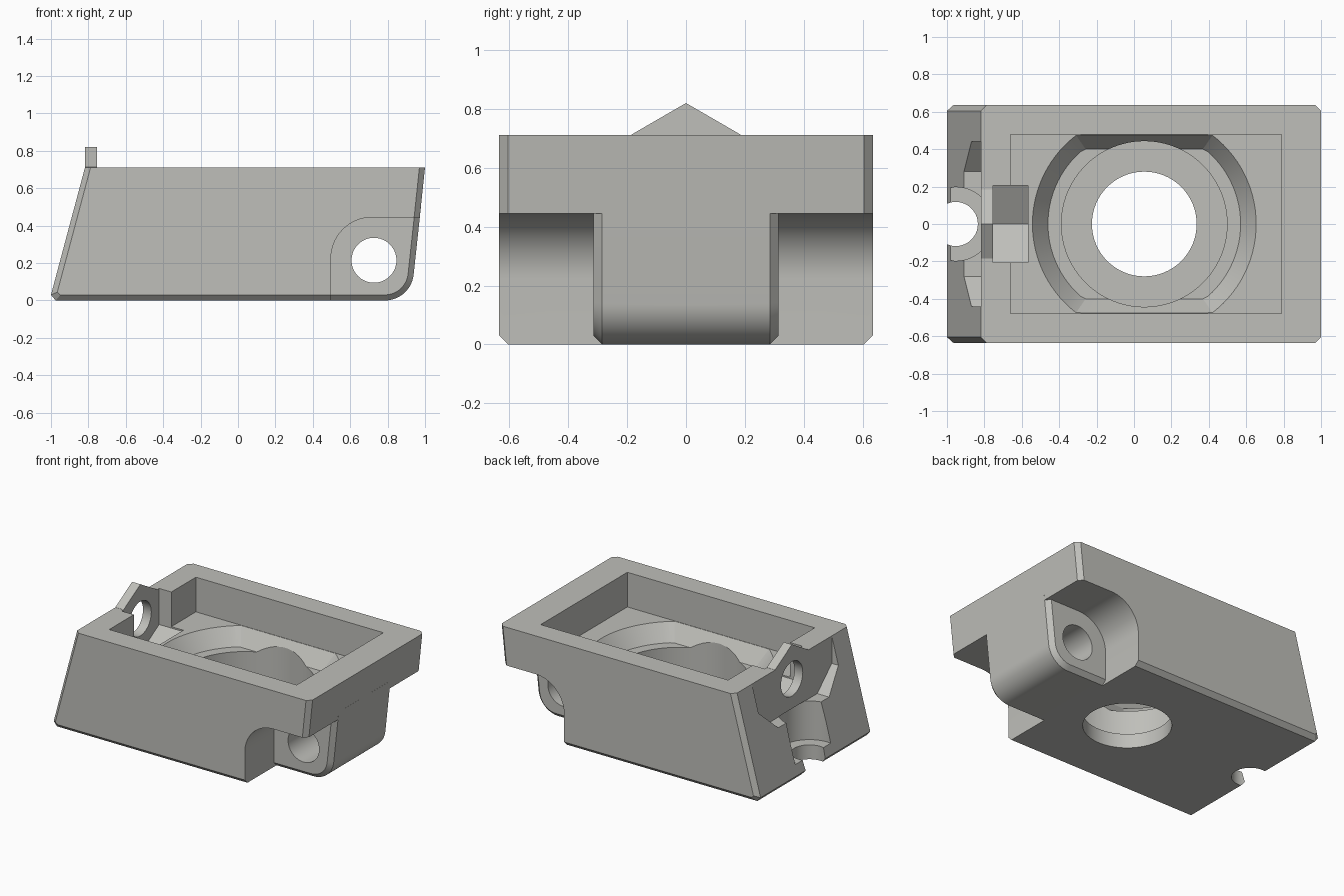
import bpy, bmesh, math

if "Cube" in bpy.data.objects:
    bpy.data.objects.remove(bpy.data.objects["Cube"])

grey = bpy.data.materials.new("light_grey")
grey.diffuse_color = (0.52, 0.52, 0.49, 1)
grey.use_nodes = True
grey.node_tree.nodes["Principled BSDF"].inputs["Base Color"].default_value = grey.diffuse_color


def loft(name, sections):
    """Closed solid through matching rings of points."""
    bm = bmesh.new()
    rings = [[bm.verts.new(p) for p in s] for s in sections]
    n = len(rings[0])
    for a, b in zip(rings, rings[1:]):
        for i in range(n):
            j = (i + 1) % n
            bm.faces.new((a[i], a[j], b[j], b[i]))
    bm.faces.new(rings[0][::-1])
    bm.faces.new(rings[-1])
    bmesh.ops.recalc_face_normals(bm, faces=bm.faces)
    me = bpy.data.meshes.new(name)
    bm.to_mesh(me)
    bm.free()
    ob = bpy.data.objects.new(name, me)
    bpy.context.collection.objects.link(ob)
    me.materials.append(grey)
    return ob


def prism(name, pts, axis, lo, hi):
    """Extrude a 2D outline along one axis."""
    place = {"x": lambda p, t: (t, p[0], p[1]),
             "y": lambda p, t: (p[0], t, p[1]),
             "z": lambda p, t: (p[0], p[1], t)}[axis]
    return loft(name, [[place(p, t) for p in pts] for t in (lo, hi)])


def arc(cx, cy, r, a0, a1, n):
    return [(cx + r * math.cos(math.radians(a0 + (a1 - a0) * i / n)),
             cy + r * math.sin(math.radians(a0 + (a1 - a0) * i / n)))
            for i in range(n + 1)]


def circle(cx, cy, r, n=64):
    return arc(cx, cy, r, 0, 360, n)[:-1]


def combine(target, other, op):
    m = target.modifiers.new(op, "BOOLEAN")
    m.object, m.operation, m.solver = other, op, "EXACT"
    bpy.context.view_layer.objects.active = target
    bpy.ops.object.modifier_apply(modifier=m.name)
    bpy.data.objects.remove(other)


def cut(other):
    combine(body, other, "DIFFERENCE")


def add(other):
    combine(body, other, "UNION")


# Housing: slanted profile with bevelled side outlines
def rounded_corner(d):
    return arc(0.785, 0.155, 0.155 - d, -90, -6.1, 16)


def profile(d):
    left = [(-1, 0.03), (-0.975, 0)] if d == 0 else [(-0.966, 0.045), (-0.95, d)]
    return left + rounded_corner(d) + [(1 - d, 0.712), (-0.818 + d, 0.712)]


def tab_profile(d):
    return [(0.4, d)] + rounded_corner(d) + [(0.978 - d, 0.5), (0.4, 0.5)]


def bevelled(name, prof, half):
    return loft(name, [[(x, y, z) for x, z in prof(d)] for y, d in
                       ((-half, 0.03), (0.03 - half, 0), (half - 0.03, 0), (half, 0.03))])


body = bevelled("housing", profile, 0.635)

# Side notches leaving a central hinge tab
notch = [(0.497, -0.2)] + arc(0.717, 0.225, 0.22, 180, 90, 16) + [(1.3, 0.445), (1.3, -0.2)]
for lo, hi in ((-1, -0.285), (0.285, 1)):
    cut(prism("notch_cutter", notch, "y", lo, hi))
add(bevelled("hinge_tab", tab_profile, 0.315))
cut(prism("hinge_hole", circle(0.727, 0.215, 0.12), "y", -1, 1))

# Rectangular cavity
cut(prism("cavity", [(-0.66, -0.478), (0.788, -0.478), (0.788, 0.478), (-0.66, 0.478)],
          "z", 0.47, 1.2))


# Tapered round seat with flattened sides
def seat(r, flat, z):
    return [(x, max(-flat, min(flat, y)), z) for x, y in circle(0.055, 0, r, 96)]


cut(loft("seat", [seat(0.515, 0.4, 0.36), seat(0.602, 0.478, 0.475)]))
cut(prism("round_recess", circle(0.055, 0, 0.443, 96), "z", 0.1, 0.9))
cut(prism("floor_hole", circle(0.055, 0, 0.28), "z", -0.5, 0.5))

# Hexagonal nut slot behind the end plate
cut(prism("nut_slot", [(0, 0.34), (0.207, 0.46), (0.207, 1.2), (-0.207, 1.2), (-0.207, 0.46)],
          "x", -0.754, -0.567))

# Outer pocket on the slanted end
cut(prism("end_pocket", [(-0.28, 0.37), (0.28, 0.37), (0.44, 0.52), (0.44, 1),
                         (-0.44, 1), (-0.44, 0.52)], "x", -1.3, -0.818))

# Pointed plate with its bolt hole
add(prism("plate_tip", [(-0.185, 0.65), (0.185, 0.65), (0.185, 0.713), (0, 0.82),
                        (-0.185, 0.713)], "x", -0.818, -0.754))
cut(prism("bolt_hole", circle(0, 0.58, 0.12), "x", -1.2, -0.6))

# Vertical screw hole and counterbore at the slanted end
cut(prism("counterbore", circle(-0.953, 0, 0.197), "z", 0.1, 0.372))
cut(prism("screw_hole", circle(-0.953, 0, 0.118), "z", -0.5, 0.3))

# Smooth curved walls, keep edges sharp
bpy.ops.object.select_all(action="DESELECT")
body.select_set(True)
bpy.context.view_layer.objects.active = body
bpy.ops.object.shade_smooth_by_angle(angle=math.radians(20))
